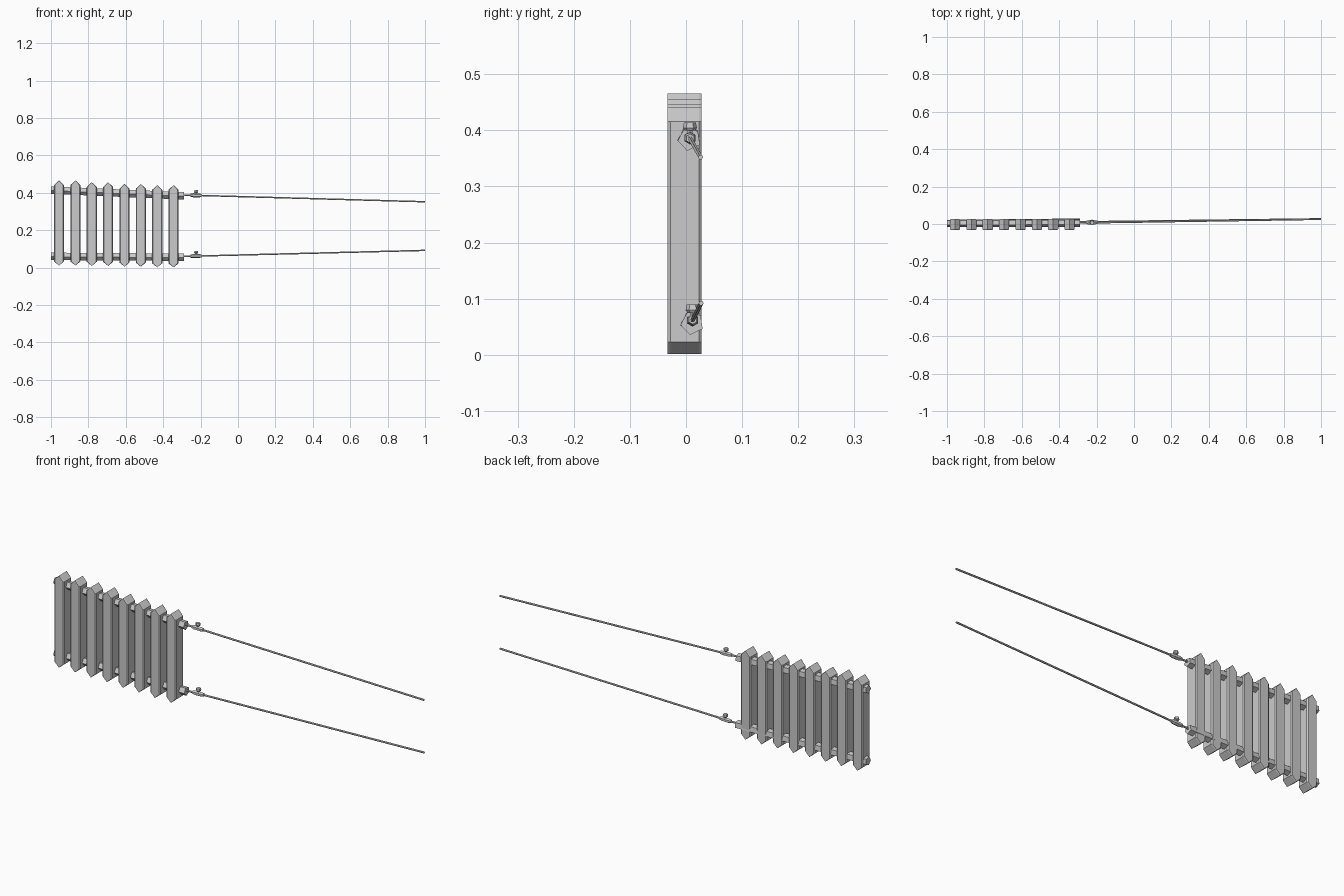
import bpy, bmesh, math
from mathutils import Vector, Matrix

cube = bpy.data.objects.get("Cube")
if cube:
    bpy.data.objects.remove(cube, do_unlink=True)

metal = bpy.data.materials.new("grey metal")
metal.use_nodes = True
GREY = (0.6, 0.6, 0.6, 1)
metal.diffuse_color = GREY
metal.node_tree.nodes["Principled BSDF"].inputs["Base Color"].default_value = GREY


def finish(bm, name):
    bmesh.ops.recalc_face_normals(bm, faces=bm.faces)
    mesh = bpy.data.meshes.new(name)
    bm.to_mesh(mesh)
    bm.free()
    mesh.materials.append(metal)
    obj = bpy.data.objects.new(name, mesh)
    bpy.context.collection.objects.link(obj)
    return obj


def loft(name, rings):
    """Skin a list of equal rings and cap both ends."""
    bm = bmesh.new()
    loops = [[bm.verts.new(p) for p in ring] for ring in rings]
    n = len(loops[0])
    for a, b in zip(loops, loops[1:]):
        for i in range(n):
            j = (i + 1) % n
            bm.faces.new((a[i], a[j], b[j], b[i]))
    bm.faces.new(loops[0])
    bm.faces.new(loops[-1])
    return finish(bm, name)


def tube(name, stations, sides, turn=0.0):
    """Tube through (centre, radius) stations, mostly along x or z."""
    axis = Vector(stations[-1][0]) - Vector(stations[0][0])
    upright = abs(axis.z) > abs(axis.x)
    rings = []
    for centre, r in stations:
        ring = []
        for k in range(sides):
            a = math.radians(turn) + math.tau * k / sides
            c, s = r * math.cos(a), r * math.sin(a)
            ring.append(Vector(centre) + Vector((c, s, 0) if upright else (0, c, s)))
        rings.append(ring)
    return loft(name, rings)


# Pointed fins with bevelled upright corners, stepping down in pairs
def fin(name, x, low, high):
    def outline(y, half):
        return [(x, y, low), (x + half, y, low + 0.022), (x + half, y, high - 0.025),
                (x, y, high), (x - half, y, high - 0.025), (x - half, y, low + 0.022)]
    loft(name, [outline(-0.033, 0.022), outline(-0.028, 0.027),
                outline(0.023, 0.027), outline(0.028, 0.022)])


steps = [(0.011, 0.466), (0.009, 0.456), (0.005, 0.447), (0.001, 0.441)]
for i in range(8):
    low, high = steps[i // 2]
    fin(f"fin_{i + 1}", -0.957 + 0.0875 * i, low, high)


# Each line: header pipe, connector, valve and long feed pipe
def line(label, start, end, far):
    start, end, far = Vector(start), Vector(end), Vector(far)
    tube(f"{label}_header_pipe", [(start, 0.021), (end, 0.021)], 5, 44)
    near = end + Vector((0, 0, 0.004))
    tube(f"{label}_feed_pipe", [(near, 0.0045), (far, 0.0045)], 6)

    def along(x):
        return near.lerp(far, (x - near.x) / (far.x - near.x))

    # Valve body with a waist, stem and hand wheel
    tube(f"{label}_valve_body", [(along(-0.255), 0.008), (along(-0.24), 0.011),
                                 (along(-0.21), 0.011), (along(-0.195), 0.008)], 6, 30)
    hub = along(-0.224)
    up = Vector((0, 0, 1))
    tube(f"{label}_valve_stem", [(hub, 0.005), (hub + up * 0.016, 0.005)], 6)
    tube(f"{label}_valve_wheel", [(hub + up * 0.013, 0.009), (hub + up * 0.018, 0.0125),
                                  (hub + up * 0.028, 0.0105)], 6, 30)


line("upper", (-1, 0.004, 0.415), (-0.288, 0.006, 0.384), (1, 0.026, 0.352))
line("lower", (-1, 0.004, 0.061), (-0.288, 0.011, 0.056), (1, 0.027, 0.092))
